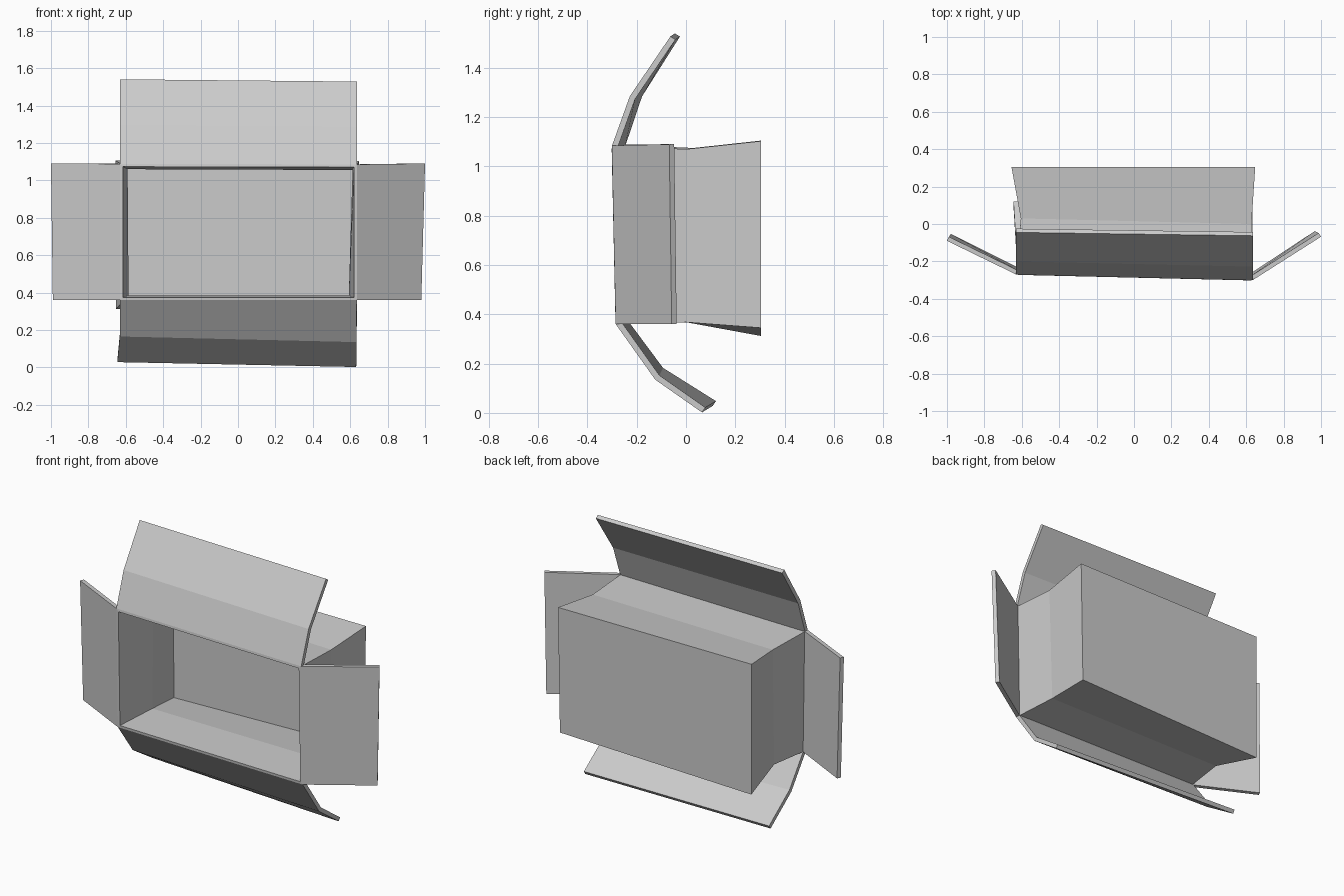
import bpy
import bmesh

if "Cube" in bpy.data.objects:
    bpy.data.objects.remove(bpy.data.objects["Cube"])


def sheet(name, rows, thickness, facing, closed=False, cap=False):
    """Skin rows of points into a card sheet; it thickens away from its outer side."""
    bm = bmesh.new()
    rings = [[bm.verts.new(p) for p in row] for row in rows]
    n = len(rings[0])
    for a, b in zip(rings, rings[1:]):
        for i in range(n if closed else n - 1):
            j = (i + 1) % n
            bm.faces.new((a[i], a[j], b[j], b[i]))
    if cap:
        bm.faces.new(rings[-1])
    bmesh.ops.recalc_face_normals(bm, faces=bm.faces)
    bm.faces.ensure_lookup_table()
    last = bm.faces[-1]
    last.normal_update()
    if last.normal.y * facing < 0:
        bmesh.ops.reverse_faces(bm, faces=bm.faces)
    mesh = bpy.data.meshes.new(name)
    bm.to_mesh(mesh)
    bm.free()
    obj = bpy.data.objects.new(name, mesh)
    bpy.context.collection.objects.link(obj)
    mod = obj.modifiers.new("card", "SOLIDIFY")
    mod.thickness = thickness
    mod.offset = -1
    mod.use_even_offset = True
    return obj


# Box body: rim, pinched middle and flared back, each as TL, TR, BR, BL
rim = [(-0.63, -0.27, 1.088), (0.635, -0.30, 1.085), (0.635, -0.285, 0.36), (-0.63, -0.255, 0.36)]
middle = [(-0.605, 0.03, 1.075), (0.628, 0.0, 1.07), (0.607, 0.0, 0.368), (-0.60, 0.01, 0.368)]
back = [(-0.655, 0.305, 1.105), (0.648, 0.305, 1.103), (0.635, 0.305, 0.345), (-0.653, 0.305, 0.312)]
sheet("box_body", [rim, middle, back], 0.015, 1, closed=True, cap=True)

TL, TR, BR, BL = rim
CARD = 0.024

# Long flaps, each folded once along its length
sheet("top_flap", [(TL, TR),
                   [(-0.63, -0.20, 1.295), (0.635, -0.228, 1.285)],
                   [(-0.63, -0.045, 1.54), (0.637, -0.063, 1.528)]], CARD, -1)
sheet("bottom_flap", [(BL, BR),
                      [(-0.632, -0.11, 0.165), (0.634, -0.125, 0.135)],
                      [(-0.645, 0.108, 0.028), (0.632, 0.065, 0.002)]], CARD, -1)

# Short side flaps, flat
sheet("left_flap", [(TL, BL), [(-1.0, -0.09, 1.09), (-0.99, -0.075, 0.36)]], CARD, -1)
sheet("right_flap", [(TR, BR), [(1.0, -0.068, 1.09), (0.98, -0.058, 0.36)]], CARD, -1)
